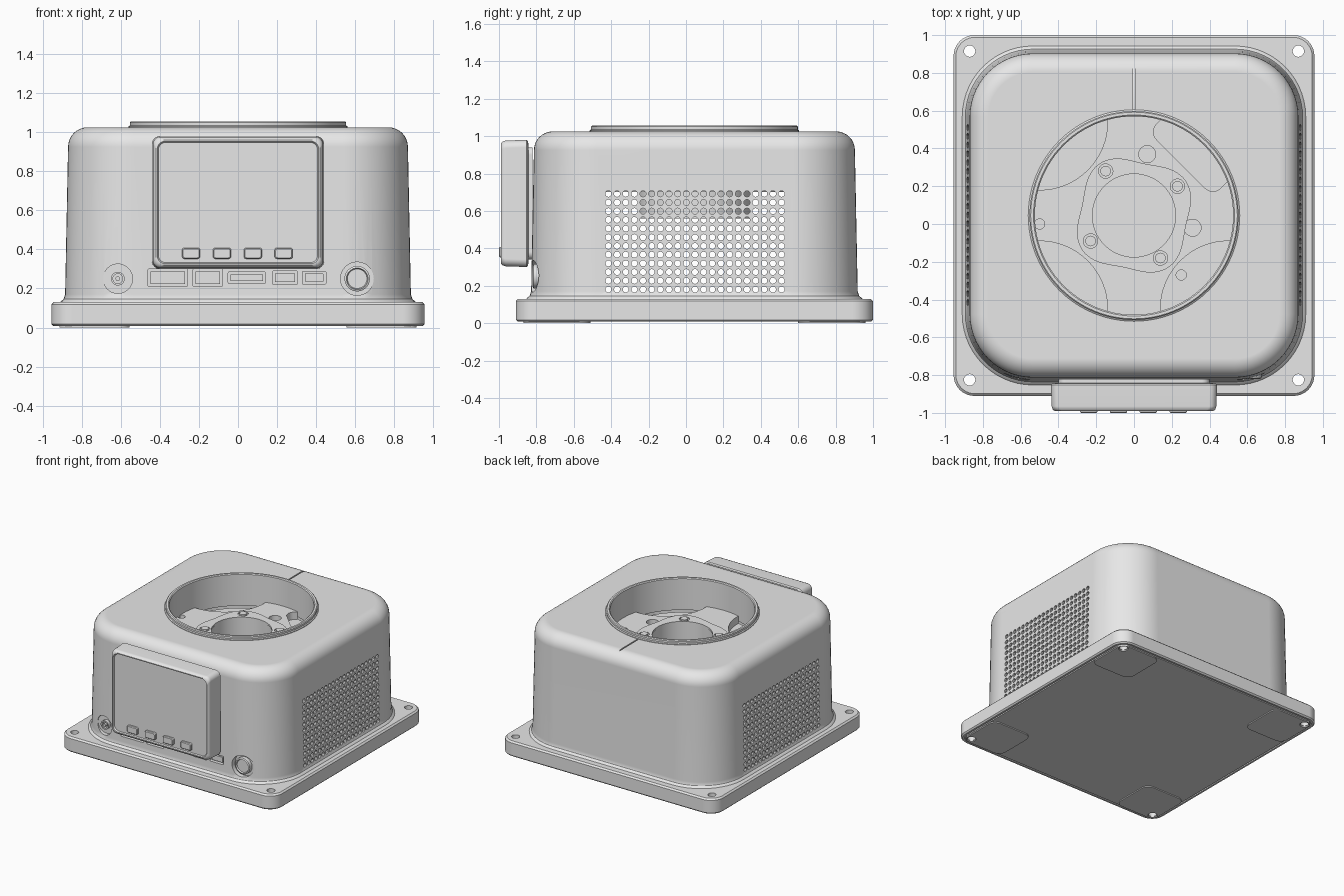
import bpy, bmesh
from math import pi, cos, sin
from mathutils import Matrix, Vector

if "Cube" in bpy.data.objects:
    bpy.data.objects.remove(bpy.data.objects["Cube"], do_unlink=True)

grey = bpy.data.materials.new("light_grey_plastic")
grey.use_nodes = True
grey.diffuse_color = (0.8, 0.8, 0.8, 1)
grey.node_tree.nodes["Principled BSDF"].inputs["Base Color"].default_value = (0.8, 0.8, 0.8, 1)

CY = 0.045                       # centre line of the base in y
FRONT = Matrix.Rotation(pi / 2, 4, 'X')   # local z points to the front
SIDE = Matrix.Rotation(pi / 2, 4, 'Y')    # local z points to +x


def at(x, y, z=0.0):
    return Matrix.Translation((x, y, z))


def circle(r, z, n=64):
    return [Vector((r * cos(2 * pi * i / n), r * sin(2 * pi * i / n), z)) for i in range(n)]


def rounded(hx, hy, r, z, n=10):
    pts = []
    for k, (sx, sy) in enumerate([(1, 1), (-1, 1), (-1, -1), (1, -1)]):
        for i in range(n + 1):
            a = (k + i / n) * pi / 2
            pts.append(Vector((sx * (hx - r) + r * cos(a), sy * (hy - r) + r * sin(a), z)))
    return pts


def add_skin(bm, rings, matrix, loop=False):
    rows = [[bm.verts.new(matrix @ p) for p in ring] for ring in rings]
    n = len(rows[0])
    pairs = list(zip(rows, rows[1:])) + ([(rows[-1], rows[0])] if loop else [])
    for a, b in pairs:
        for i in range(n):
            j = (i + 1) % n
            bm.faces.new((a[i], a[j], b[j], b[i]))
    if not loop:
        bm.faces.new(rows[0][::-1])
        bm.faces.new(rows[-1])


def finish(name, bm):
    bmesh.ops.recalc_face_normals(bm, faces=bm.faces)
    mesh = bpy.data.meshes.new(name)
    bm.to_mesh(mesh)
    bm.free()
    mesh.materials.append(grey)
    ob = bpy.data.objects.new(name, mesh)
    bpy.context.collection.objects.link(ob)
    return ob


def skin(name, rings, matrix=Matrix(), loop=False):
    bm = bmesh.new()
    add_skin(bm, rings, matrix, loop)
    return finish(name, bm)


def pegs(name, spots, r, z0, z1, n=24, turn=Matrix()):
    """Several cylinders in one mesh, one at each (x, y)."""
    bm = bmesh.new()
    for x, y in spots:
        add_skin(bm, [circle(r, z0, n), circle(r, z1, n)], turn @ at(x, y))
    return finish(name, bm)


def slab(name, hx, hy, r, z0, z1, matrix=Matrix()):
    return skin(name, [rounded(hx, hy, r, z0), rounded(hx, hy, r, z1)], matrix)


def cut(ob, *cutters):
    bpy.context.view_layer.objects.active = ob
    for c in cutters:
        m = ob.modifiers.new("cut", 'BOOLEAN')
        m.operation, m.solver, m.object = 'DIFFERENCE', 'EXACT', c
        bpy.ops.object.modifier_apply(modifier=m.name)
        bpy.data.objects.remove(c, do_unlink=True)


# Base plate with a panel line underneath and corner pads
base = skin("base_plate", [rounded(0.945, 0.945, 0.10, 0.008), rounded(0.955, 0.955, 0.11, 0.018),
                           rounded(0.955, 0.955, 0.11, 0.118), rounded(0.943, 0.943, 0.10, 0.13)],
            at(0, CY))
corners = [(sx * 0.87, CY + sy * 0.87) for sx in (-1, 1) for sy in (-1, 1)]
groove = skin("groove", [rounded(0.93, 0.93, 0.09, 0), rounded(0.93, 0.93, 0.09, 0.02),
                         rounded(0.92, 0.92, 0.08, 0.02), rounded(0.92, 0.92, 0.08, 0)],
              at(0, CY), loop=True)
cut(base, groove, pegs("holes", corners, 0.03, -0.1, 0.3))
for sx in (-1, 1):
    for sy in (-1, 1):
        pad = slab("corner_pad", 0.18, 0.18, 0.06, 0, 0.012, at(sx * 0.735, CY + sy * 0.735))
        cut(pad, pegs("hole", [(sx * 0.87, CY + sy * 0.87)], 0.035, -0.1, 0.1))

# Housing shell: flared foot, slight draft, rounded top edge
profile = [(0.027, 0.125), (0.022, 0.135), (0.008, 0.145), (0, 0.17)]
for i in range(9):
    a = i / 8 * pi / 2
    profile.append((-0.015 - 0.1 * (1 - cos(a)), 0.925 + 0.1 * sin(a)))
housing = skin("housing", [rounded(0.885 + d, 0.873 + d, 0.35 + d, z, 14) for d, z in profile],
               at(0, CY))
cavity = slab("cavity", 0.815, 0.803, 0.28, 0.05, 0.975, at(0, CY))
opening = pegs("opening", [(0, CY)], 0.54, 0.9, 1.2, 96)
seam = slab("seam", 0.005, 0.16, 0.002, 1.015, 1.1, at(0, 0.74))
cut(housing, cavity, opening, seam)

# Vent grid through both side walls
grid = [(-0.18 - 0.0465 * j, -0.415 + 0.0463 * i) for i in range(21) for j in range(12)]
cut(housing, pegs("vents", grid, 0.0165, -1.2, 1.2, 10, SIDE))

# Front sockets and connector slots
ports = [(-0.36, 0.1, 0.045), (-0.155, 0.075, 0.045), (0.045, 0.095, 0.03),
         (0.24, 0.063, 0.035), (0.39, 0.06, 0.033)]
for x, hx, hz in ports:
    cut(housing, slab("slot", hx, hz, 0.006, 0.80, 1.0, at(x, 0, 0.255) @ FRONT))
    slab("connector", hx - 0.012, hz - 0.012, 0.004, 0.77, 0.82, at(x, 0, 0.255) @ FRONT)
for x, r in ((-0.615, 0.075), (0.61, 0.085)):
    cut(housing, pegs("socket", [(0, 0)], r, 0.785, 1.0, 40, at(x, 0, 0.25) @ FRONT))
pegs("power_jack_pin", [(0, 0)], 0.012, 0.76, 0.815, 16, at(-0.615, 0, 0.25) @ FRONT)
skin("power_jack", [circle(r, z, 32) for r, z in
                    ((0.035, 0.76), (0.035, 0.81), (0.025, 0.81), (0.025, 0.76))],
     at(-0.615, 0, 0.25) @ FRONT, loop=True)
skin("round_button", [circle(r, z, 40) for r, z in
                      ((0.065, 0.76), (0.065, 0.815), (0.055, 0.82), (0.05, 0.81))],
     at(0.61, 0, 0.25) @ FRONT)

# Collar around the top opening
skin("top_collar", [circle(r, z, 96) for r, z in
                    ((0.56, 1.0), (0.56, 1.03), (0.553, 1.035), (0.553, 1.05), (0.547, 1.056),
                     (0.532, 1.056), (0.525, 1.05), (0.525, 0.8), (0.54, 0.8))],
     at(0, CY), loop=True)

# Inner deck with scalloped recesses, a slot and a centre bore
deck = pegs("inner_deck", [(0, CY)], 0.53, 0.70, 0.84, 96)
scallops = [(-0.5, 0.54), (-0.5, -0.45), (0.5, -0.45)]
cut(deck, pegs("scallops", scallops, 0.36, 0.78, 1, 64),
    slab("slot", 0.24, 0.13, 0.06, 0.78, 1, at(0.34, 0.41) @ Matrix.Rotation(-pi / 4, 4, 'Z')),
    pegs("large_holes", [(0.07, 0.37), (0.31, -0.02)], 0.045, 0.75, 1),
    pegs("small_holes", [(-0.5, 0.0), (0.25, -0.27)], 0.027, 0.75, 1),
    pegs("bore", [(0, CY)], 0.225, 0.6, 1, 64))

# Motor below the deck, with a lobed flange on top
motor = pegs("motor", [(0, CY)], 0.30, 0.56, 0.70, 64)
screws = [(-0.15, 0.28), (0.23, 0.20), (-0.23, -0.09), (0.14, -0.18)]
lobes = []
for z in (0.835, 0.85):
    ring = circle(1, z, 96)
    for i, p in enumerate(ring):
        r = 0.305 + 0.025 * cos(4 * (2 * pi * i / 96 - 2.15))
        lobes.append(Vector((p.x * r, p.y * r, z)))
flange = skin("motor_flange", [lobes[:96], lobes[96:]], at(0, CY))
cut(flange, pegs("bore", [(0, CY)], 0.22, 0.8, 1, 64),
    pegs("counterbores", screws, 0.038, 0.842, 1))
pegs("flange_screws", screws, 0.028, 0.83, 0.855, 16)

# Display unit with a recessed screen
display = [(0.40, 0.82), (0.40, 0.842), (0.432, 0.844), (0.44, 0.852), (0.436, 0.965),
           (0.43, 0.982), (0.42, 0.99), (0.413, 0.99), (0.408, 0.98)]
screen_at = at(0, 0, 0.64) @ FRONT
skin("display", [rounded(h, h - 0.1, 0.04, z) for h, z in display], screen_at)

# Buttons along the bottom of the screen
for i in range(4):
    bx = -0.24 + 0.158 * i
    skin("display_button", [rounded(0.046, 0.028, 0.012, 0.97), rounded(0.046, 0.028, 0.012, 0.994),
                            rounded(0.041, 0.023, 0.010, 1.0)], at(bx, 0, 0.38) @ FRONT)

# Smooth shading with crisp edges on every part
for ob in bpy.context.collection.objects:
    ob.select_set(ob.type == 'MESH')
bpy.context.view_layer.objects.active = housing
bpy.ops.object.shade_smooth_by_angle(angle=0.6)
for ob in bpy.context.selected_objects:
    weighted = ob.modifiers.new("even_normals", 'WEIGHTED_NORMAL')
    weighted.keep_sharp = True
